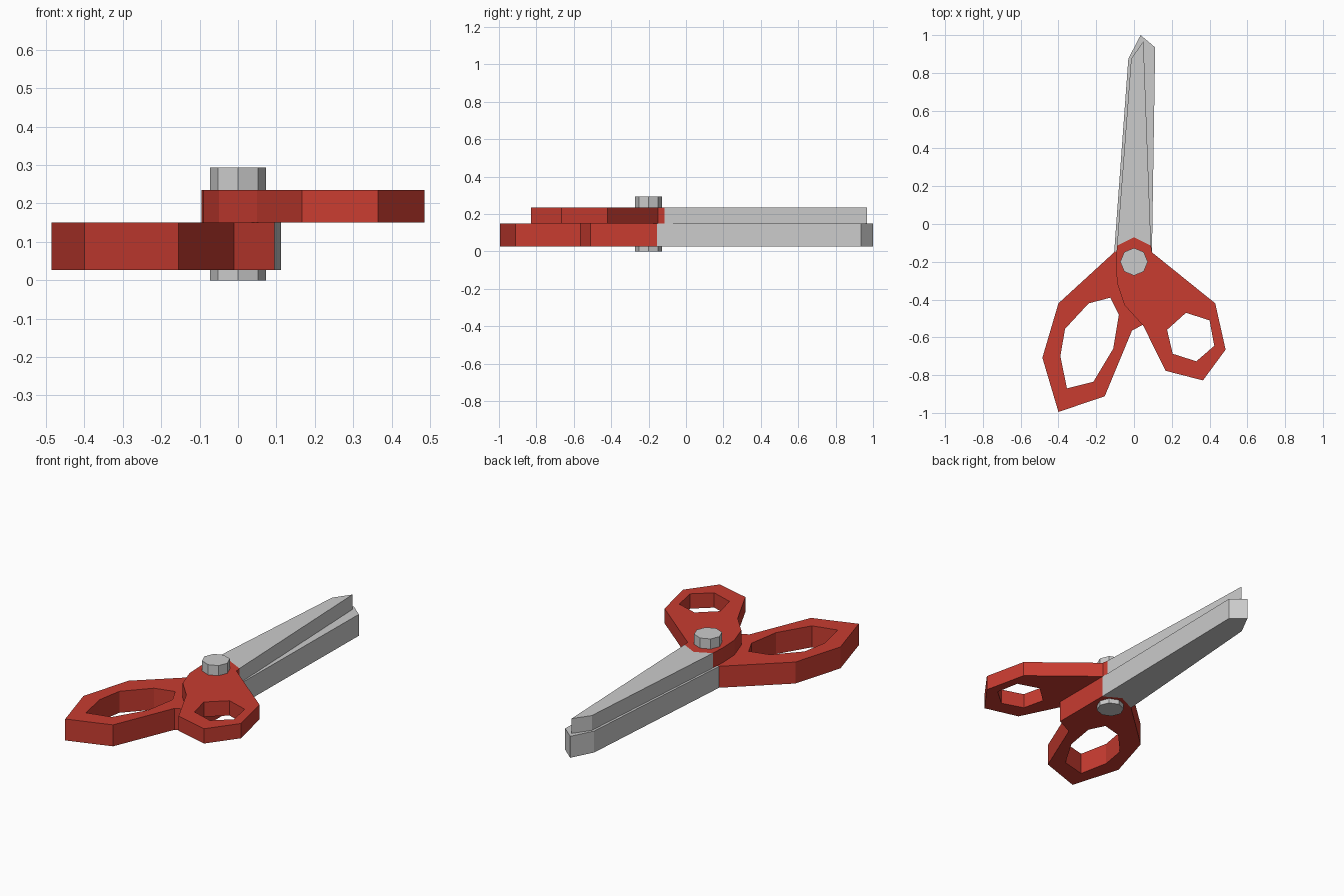
import bpy, bmesh

if "Cube" in bpy.data.objects:
    bpy.data.objects.remove(bpy.data.objects["Cube"])

red = bpy.data.materials.new("handle_red")
red.diffuse_color = (0.58, 0.045, 0.03, 1)
red.use_nodes = True
red.node_tree.nodes["Principled BSDF"].inputs["Base Color"].default_value = red.diffuse_color


def plate(name, loops, z0, z1, mat=None):
    """Flat plate from an outline and optional hole loops, extruded z0 to z1."""
    bm = bmesh.new()
    edges = []
    for loop in loops:
        vs = [bm.verts.new((x, y, z0)) for x, y in loop]
        edges += [bm.edges.new((v, vs[i - 1])) for i, v in enumerate(vs)]
    bmesh.ops.triangle_fill(bm, edges=edges, use_beauty=True, normal=(0, 0, 1))
    res = bmesh.ops.extrude_face_region(bm, geom=bm.faces[:], use_keep_orig=True)
    top = [g for g in res["geom"] if isinstance(g, bmesh.types.BMVert)]
    bmesh.ops.translate(bm, verts=top, vec=(0, 0, z1 - z0))
    bmesh.ops.recalc_face_normals(bm, faces=bm.faces[:])
    me = bpy.data.meshes.new(name)
    bm.to_mesh(me)
    bm.free()
    if mat:
        me.materials.append(mat)
    ob = bpy.data.objects.new(name, me)
    bpy.context.collection.objects.link(ob)
    return ob


LOW, MID, HIGH = 0.027, 0.15, 0.235

# Lower half: large finger loop and blade
low_joint = [(0.095, -0.155), (0, -0.10), (-0.105, -0.15)]
lower_outline = low_joint + [
    (-0.40, -0.42), (-0.485, -0.708), (-0.40, -0.995), (-0.155, -0.912),
    (-0.01, -0.563), (0.095, -0.51)]
lower_hole = [
    (-0.24, -0.42), (-0.125, -0.39), (-0.08, -0.48), (-0.11, -0.66),
    (-0.215, -0.835), (-0.355, -0.87), (-0.39, -0.70), (-0.365, -0.555)]
plate("large_finger_loop", [lower_outline, lower_hole], LOW, MID, red)
plate("lower_blade", [low_joint + [(-0.03, 0.875), (0.035, 1.0), (0.112, 0.935)]],
      LOW, MID)

# Upper half: small thumb loop and blade
up_joint = [(0.09, -0.115), (0, -0.07), (-0.09, -0.115)]
upper_outline = up_joint + [
    (-0.095, -0.20), (-0.09, -0.31), (-0.05, -0.43), (0.05, -0.54),
    (0.167, -0.777), (0.365, -0.828), (0.485, -0.665), (0.43, -0.42),
    (0.095, -0.15)]
upper_hole = [
    (0.275, -0.47), (0.40, -0.51), (0.425, -0.645), (0.33, -0.727),
    (0.205, -0.687), (0.175, -0.56)]
plate("small_thumb_loop", [upper_outline, upper_hole], MID, HIGH, red)
plate("upper_blade", [up_joint + [(-0.015, 0.875), (0.05, 0.967)]], MID, HIGH)

# Pivot pin
bpy.ops.mesh.primitive_cylinder_add(vertices=8, radius=0.073, depth=0.293,
                                    location=(0, -0.2, 0.1465))
bpy.context.object.name = "pivot_pin"
